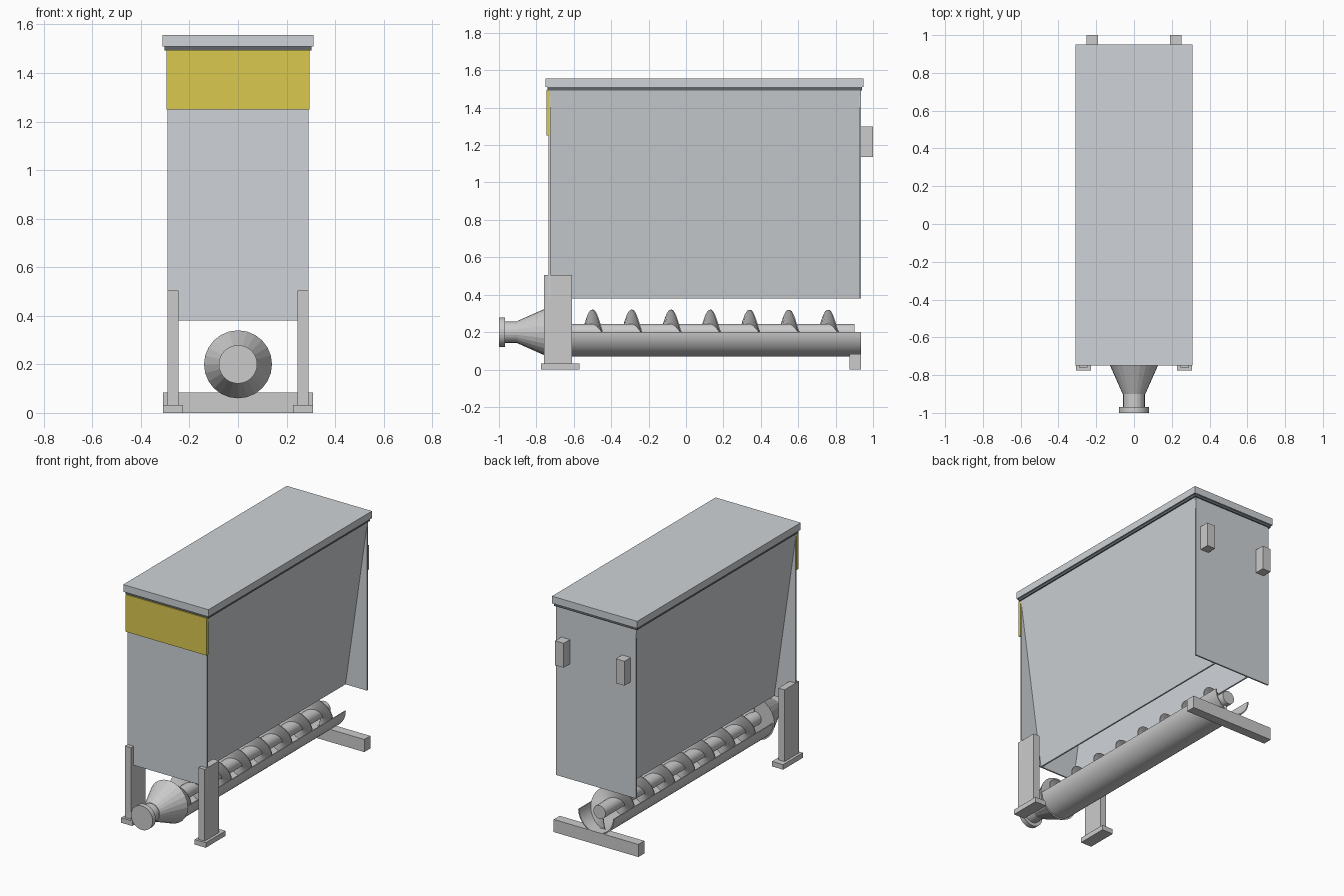
import bpy, bmesh, math

if "Cube" in bpy.data.objects:
    bpy.data.objects.remove(bpy.data.objects["Cube"])


def material(name, rgb):
    m = bpy.data.materials.new(name)
    m.diffuse_color = (*rgb, 1)
    m.use_nodes = True
    m.node_tree.nodes["Principled BSDF"].inputs["Base Color"].default_value = m.diffuse_color
    return m


PAINT = material("light_paint", (0.62, 0.65, 0.68))
YELLOW = material("yellow_paint", (0.71, 0.58, 0.08))
RUBBER = material("dark_seal", (0.12, 0.13, 0.14))


def make(name, bm, mat=None, smooth=False):
    me = bpy.data.meshes.new(name)
    bmesh.ops.recalc_face_normals(bm, faces=bm.faces)
    bm.to_mesh(me)
    bm.free()
    ob = bpy.data.objects.new(name, me)
    bpy.context.collection.objects.link(ob)
    if mat:
        me.materials.append(mat)
    if smooth:
        bpy.ops.object.select_all(action='DESELECT')
        ob.select_set(True)
        bpy.context.view_layer.objects.active = ob
        bpy.ops.object.shade_smooth_by_angle(angle=math.radians(30))
    return ob


def box(name, x, y, z, mat=None):
    bm = bmesh.new()
    bmesh.ops.create_cube(bm, size=1)
    for v in bm.verts:
        for i, (a, b) in enumerate((x, y, z)):
            v.co[i] = b if v.co[i] > 0 else a
    return make(name, bm, mat)


def extrude_y(name, profile, y0, y1, mat=None, smooth=False):
    """Closed (x, z) profile extruded along y."""
    bm = bmesh.new()
    f = bm.faces.new([bm.verts.new((x, y0, z)) for x, z in profile])
    out = bmesh.ops.extrude_face_region(bm, geom=[f])["geom"]
    for v in out:
        if isinstance(v, bmesh.types.BMVert):
            v.co.y = y1
    return make(name, bm, mat, smooth)


def lathe_y(name, profile, zc, sides, smooth=False):
    """Capped (radius, y) profile turned about the y axis at height zc."""
    bm = bmesh.new()
    rings = []
    for r, y in profile:
        rings.append([bm.verts.new((r * math.cos(2 * math.pi * i / sides), y,
                                    zc + r * math.sin(2 * math.pi * i / sides)))
                      for i in range(sides)])
    for a, b in zip(rings, rings[1:]):
        for i in range(sides):
            j = (i + 1) % sides
            bm.faces.new((a[i], a[j], b[j], b[i]))
    bm.faces.new(rings[0])
    bm.faces.new(rings[-1])
    return make(name, bm, None, smooth)


AXIS = 0.20  # height of the auger centre line

# Hopper: rectangular end plates and side plates sloping in to the trough
box("hopper_front_plate", (-0.29, 0.29), (-0.735, -0.725), (0.38, 1.495), PAINT)
box("hopper_back_plate", (-0.29, 0.29), (0.925, 0.935), (0.38, 1.495), PAINT)
for side, s in (("left", -1), ("right", 1)):
    extrude_y(f"hopper_{side}_side",
              [(s * 0.135, 0.38), (s * 0.295, 1.495), (s * 0.285, 1.495), (s * 0.125, 0.38)],
              -0.732, 0.932, PAINT)
box("hopper_yellow_band", (-0.295, 0.295), (-0.747, -0.73), (1.25, 1.495), YELLOW)

# Lid and its seal
box("lid_seal", (-0.302, 0.302), (-0.74, 0.942), (1.493, 1.51), RUBBER)
box("lid", (-0.31, 0.31), (-0.75, 0.95), (1.51, 1.557), PAINT)

# Paired front legs, feet and rear brackets
for side, s in (("left", -1), ("right", 1)):
    def span(a, b):
        return tuple(sorted((s * a, s * b)))
    box(f"front_leg_{side}", span(0.245, 0.29), (-0.76, -0.61), (0.03, 0.505))
    box(f"front_foot_{side}", span(0.227, 0.308), (-0.775, -0.57), (0, 0.033))
    box(f"rear_bracket_{side}", span(0.19, 0.252), (0.935, 1.0), (1.137, 1.298))
box("rear_crossbar", (-0.308, 0.308), (0.873, 0.935), (0, 0.083))

# Half-pipe trough
N = 24
arc = [math.pi + math.pi * i / N for i in range(N + 1)]
extrude_y("trough",
          [(0.13 * math.cos(a), AXIS + 0.13 * math.sin(a)) for a in arc] +
          [(0.123 * math.cos(a), AXIS + 0.123 * math.sin(a)) for a in reversed(arc)],
          -0.72, 0.935, None, True)

# Outlet cone, neck and flange
lathe_y("outlet_cone", [(0.06, -0.90), (0.14, -0.72)], AXIS, 24)
lathe_y("outlet_neck", [(0.057, -0.98), (0.057, -0.89)], AXIS, 24)
lathe_y("outlet_flange", [(0.079, -1.0), (0.079, -0.968)], AXIS, 32)

# Auger shaft and helical flight
lathe_y("auger_shaft", [(0.044, -0.72), (0.044, 0.90)], AXIS, 24, True)
bm = bmesh.new()
PITCH, Y0, Y1, T = 0.21, -0.71, 0.87, 0.003
steps = 180
prev = None
for i in range(steps + 1):
    y = Y0 + (Y1 - Y0) * i / steps
    a = math.pi / 2 - 2 * math.pi * (y + 0.5) / PITCH
    cur = [bm.verts.new((r * math.cos(a), y + d, AXIS + r * math.sin(a)))
           for r, d in ((0.04, -T), (0.12, -T), (0.12, T), (0.04, T))]
    if prev:
        for k in range(4):
            m = (k + 1) % 4
            bm.faces.new((prev[k], prev[m], cur[m], cur[k]))
    else:
        bm.faces.new(cur)
    prev = cur
bm.faces.new(prev)
make("auger_flight", bm, None, True)
